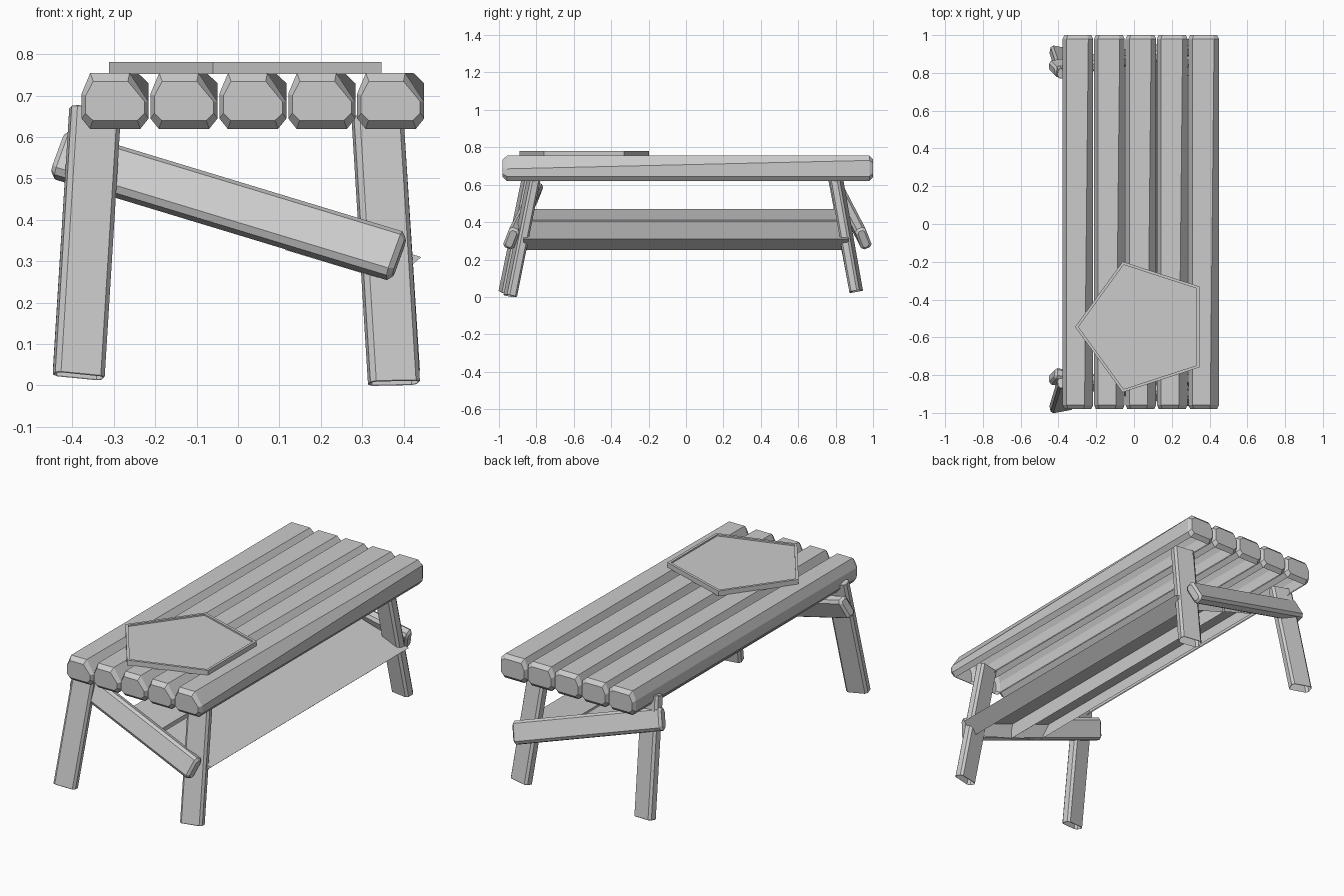
import bpy, bmesh, math
from mathutils import Vector

cube = bpy.data.objects.get("Cube")
if cube:
    bpy.data.objects.remove(cube)

grey = bpy.data.materials.new("plain_grey")
grey.use_nodes = True
GREY = (0.6, 0.6, 0.6, 1)
grey.diffuse_color = GREY
grey.node_tree.nodes["Principled BSDF"].inputs["Base Color"].default_value = GREY


def finish(name, bm):
    bmesh.ops.recalc_face_normals(bm, faces=bm.faces)
    mesh = bpy.data.meshes.new(name)
    bm.to_mesh(mesh)
    bm.free()
    mesh.materials.append(grey)
    obj = bpy.data.objects.new(name, mesh)
    bpy.context.collection.objects.link(obj)


def loft(name, rings, open_span=None, open_start=False):
    """Skin a row of equal rings; the underside (side 1) of open_span stays open."""
    bm = bmesh.new()
    loops = [[bm.verts.new(p) for p in ring] for ring in rings]
    n = len(loops[0])
    for k, (a, b) in enumerate(zip(loops, loops[1:])):
        for i in range(n):
            if k == open_span and i == 1:
                continue
            j = (i + 1) % n
            bm.faces.new((a[i], a[j], b[j], b[i]))
    if not open_start:
        bm.faces.new(loops[0])
    bm.faces.new(loops[-1])
    finish(name, bm)


def beam(name, start, end, width, depth, side, bevel, tip, open_start=False):
    """Straight timber with chamfered long edges and chamfered ends."""
    a, b = Vector(start), Vector(end)
    axis = (b - a).normalized()
    u = Vector(side)
    u = (u - axis * u.dot(axis)).normalized()
    v = axis.cross(u)
    w, d = width / 2, depth / 2
    shape = [(w - bevel, d), (bevel - w, d), (-w, d - bevel), (-w, bevel - d),
             (bevel - w, -d), (w - bevel, -d), (w, bevel - d), (w, d - bevel)]

    def ring(at, shrink):
        return [at + u * (x * (w - shrink) / w) + v * (y * (d - shrink) / d)
                for x, y in shape]
    loft(name, [ring(a, tip), ring(a + axis * tip, 0),
                ring(b - axis * tip, 0), ring(b, tip)], open_start=open_start)


# Table top: five planks whose left-hand chamfer narrows towards the back
def plank_ring(cx, y, t, sx, sz):
    shape = [(-.081, .645), (-.061, .62), (.061, .62), (.081, .645),
             (.081, .685 + .045 * t), (.035 + .02 * t, .755),
             (-.06, .755), (-.081, .705)]
    return [(cx + x * sx, y, .688 + (z - .688) * sz) for x, z in shape]


for k in range(5):
    cx = -.297 + k * .1665
    loft(f"top_plank_{k + 1}", [
        plank_ring(cx, -.98, 0, .88, .7), plank_ring(cx, -.957, 0, 1, 1),
        plank_ring(cx, .98, 1, 1, 1), plank_ring(cx, 1, 1, .88, .7)], open_span=1)

# Legs: splayed sideways and lengthways, hollow at the foot
legs = {
    "front_right_leg": ((-.385, -.967, .022), (-.345, -.835, .668), .2),
    "front_left_leg": ((.377, -.94, .005), (.337, -.81, .65), .2),
    "back_right_leg": ((-.385, .91, .03), (-.345, .79, .668), -.2),
    "back_left_leg": ((.377, .91, .03), (.337, .80, .65), -.2),
}
for name, (foot, top, twist) in legs.items():
    beam(name, foot, top, .122, .055, (1, twist, 0), .012, .002, open_start=True)

# Sloping braces: outside the left legs, inside the right legs
for label, s, shift in (("front", -1, .005), ("back", 1, .02)):
    beam(f"{label}_brace", (.39, s * (.93 + shift), .31),
         (-.435, s * (.80 + shift), .56),
         .12, .06, (0, -s * .4, 1), .014, .012)

# Low tilted shelf boards, open below
boards = {
    "outer_shelf_board": [(.443, .31), (.37, .25), (.115, .327), (.12, .406)],
    "inner_shelf_board": [(.10, .412), (.105, .335), (-.08, .39), (-.1, .47)],
}
for name, shape in boards.items():
    loft(name, [[(x, y, z) for x, z in shape] for y in (-.87, .87)], open_span=0)

# Five-sided tray with a thin raised rim
bm = bmesh.new()


def tray_ring(radius, z):
    return [bm.verts.new((.052 + radius * math.cos(a), -.545 + radius * math.sin(a), z))
            for a in (math.pi + i * math.tau / 5 for i in range(5))]


rings = [tray_ring(r, z) for r, z in
         ((.364, .752), (.364, .781), (.346, .781), (.346, .773))]
for a, b in zip(rings, rings[1:]):
    for i in range(5):
        j = (i + 1) % 5
        bm.faces.new((a[i], a[j], b[j], b[i]))
bm.faces.new(rings[0])
bm.faces.new(rings[-1])
finish("tray", bm)
